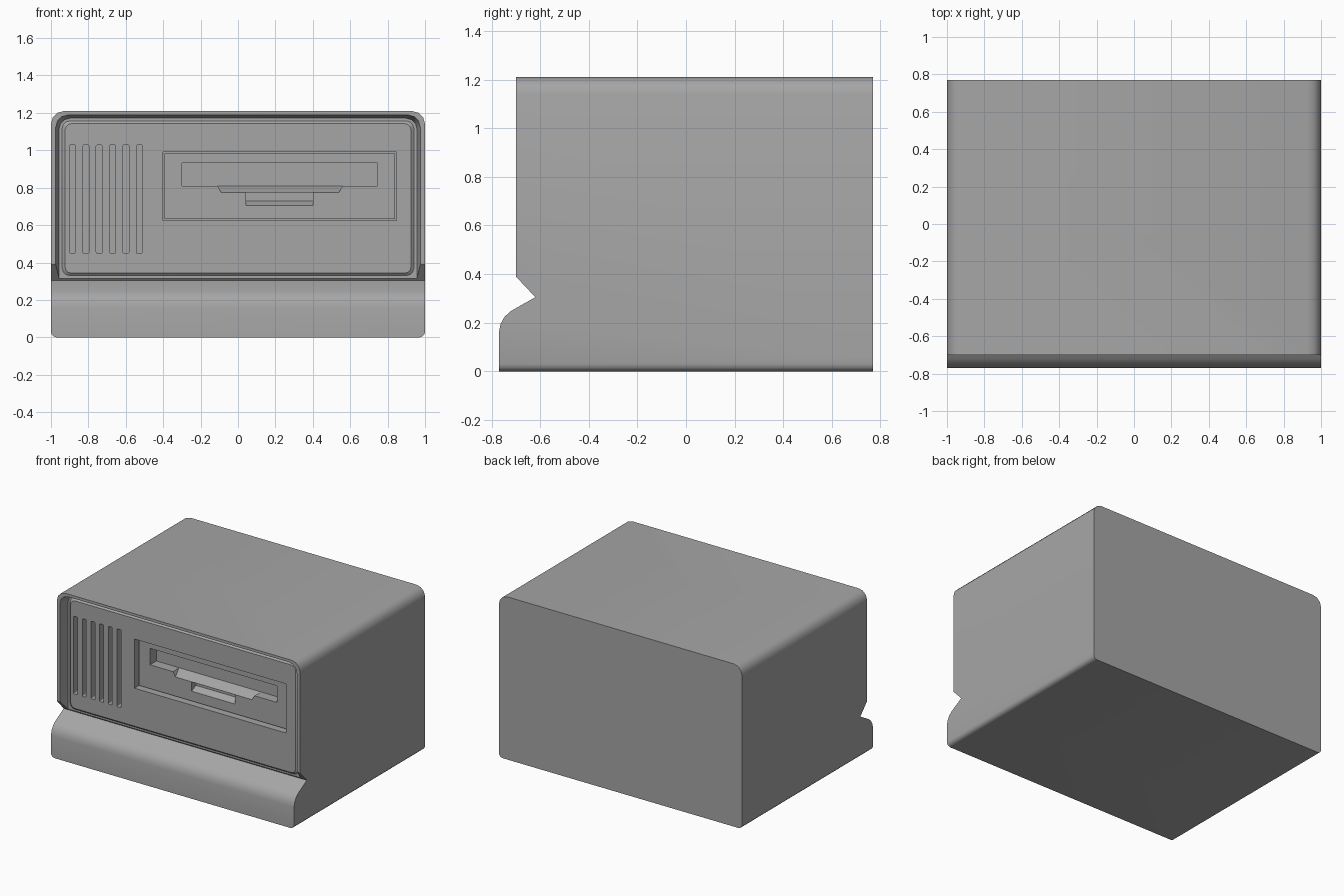
import bpy, bmesh, math

old = bpy.data.objects.get("Cube")
if old:
    bpy.data.objects.remove(old, do_unlink=True)

grey = bpy.data.materials.new("case grey")
grey.use_nodes = True
colour = (0.38, 0.38, 0.38, 1)
grey.diffuse_color = colour
grey.node_tree.nodes["Principled BSDF"].inputs["Base Color"].default_value = colour


def loft(name, rings):
    """Closed solid through matching rings of 3D points."""
    bm = bmesh.new()
    loops = [[bm.verts.new(p) for p in ring] for ring in rings]
    n = len(loops[0])
    for a, b in zip(loops, loops[1:]):
        for i in range(n):
            j = (i + 1) % n
            bm.faces.new((a[i], a[j], b[j], b[i]))
    bm.faces.new(loops[0])
    bm.faces.new(loops[-1])
    bmesh.ops.recalc_face_normals(bm, faces=bm.faces)
    mesh = bpy.data.meshes.new(name)
    bm.to_mesh(mesh)
    bm.free()
    mesh.materials.append(grey)
    obj = bpy.data.objects.new(name, mesh)
    bpy.context.collection.objects.link(obj)
    return obj


def rounded(y, x0, x1, z0, z1, r_low, r_top, steps=3):
    """Rounded rectangle ring facing the front at depth y."""
    ring = []
    corners = ((x1, z1, -1, -1, r_top), (x0, z1, 1, -1, r_top),
               (x0, z0, 1, 1, r_low), (x1, z0, -1, 1, r_low))
    for k, (cx, cz, sx, sz, r) in enumerate(corners):
        for s in range(steps + 1):
            a = math.pi / 2 * (k + s / steps)
            ring.append((cx + sx * r + r * math.cos(a), y, cz + sz * r + r * math.sin(a)))
    return ring


def slab(name, pts, y0, y1):
    return loft(name, [[(x, y, z) for x, z in pts] for y in (y0, y1)])


def box(name, x0, x1, z0, z1, y0, y1):
    return slab(name, [(x0, z0), (x1, z0), (x1, z1), (x0, z1)], y0, y1)


def combine(target, tool, operation):
    mod = target.modifiers.new("combine", 'BOOLEAN')
    mod.operation = operation
    mod.solver = 'EXACT'
    mod.object = tool
    bpy.context.view_layer.objects.active = target
    bpy.ops.object.modifier_apply(modifier=mod.name)
    bpy.data.objects.remove(tool, do_unlink=True)


# Case: side profile with notch and curved lower lip, trimmed to the rounded front outline
profile = [(0.77, 0), (-0.77, 0), (-0.77, 0.16), (-0.763, 0.195), (-0.746, 0.225),
           (-0.72, 0.248), (-0.62, 0.305), (-0.70, 0.39), (-0.70, 1.21), (0.77, 1.21)]
case = loft("case", [[(x, y, z) for y, z in profile] for x in (-1.1, 1.1)])
outline = loft("outline", [rounded(y, -1, 1, 0, 1.21, 0.03, 0.07) for y in (-0.9, 0.77)])
combine(case, outline, 'INTERSECT')

# Tapered recess behind the front rim
recess = loft("recess", [rounded(-0.72, -0.98, 0.98, 0.31, 1.195, 0.001, 0.07),
                         rounded(-0.63, -0.957, 0.957, 0.31, 1.172, 0.001, 0.06)])
combine(case, recess, 'DIFFERENCE')

# Slightly raised front panel with a soft edge
panel = loft("panel", [rounded(-0.60, -0.94, 0.94, 0.33, 1.157, 0.04, 0.04),
                       rounded(-0.632, -0.94, 0.94, 0.33, 1.157, 0.04, 0.04),
                       rounded(-0.645, -0.925, 0.925, 0.343, 1.143, 0.035, 0.035)])
combine(case, panel, 'UNION')

# Row of vent slots
for i in range(6):
    x = -0.885 + 0.0715 * i
    vent = loft("vent", [rounded(y, x - 0.016, x + 0.016, 0.45, 1.028, 0.006, 0.006)
                         for y in (-0.7, -0.585)])
    combine(case, vent, 'DIFFERENCE')

# Drive bay opening
combine(case, box("bay", -0.40, 0.847, 0.625, 0.99, -0.7, -0.50), 'DIFFERENCE')

# Disk drive with its slot, finger notch and lever pocket
drive = box("disk_drive", -0.392, 0.839, 0.633, 0.982, -0.605, -0.45)
combine(drive, box("slot", -0.30, 0.745, 0.81, 0.933, -0.7, -0.53), 'DIFFERENCE')
notch = loft("notch", [
    [(-0.09, -0.606, 0.775), (0.54, -0.606, 0.775), (0.565, -0.606, 0.82), (-0.115, -0.606, 0.82)],
    [(-0.115, -0.53, 0.81), (0.565, -0.53, 0.81), (0.565, -0.53, 0.82), (-0.115, -0.53, 0.82)]])
combine(drive, notch, 'DIFFERENCE')
pocket = loft("pocket", [[(x, y, z) for x, z in ((0.042, low), (0.40, low), (0.40, 0.774), (0.042, 0.774))]
                         for y, low in ((-0.606, 0.705), (-0.555, 0.73))])
combine(drive, pocket, 'DIFFERENCE')

# Smooth the curves, keep the edges sharp
for obj in (case, drive):
    bpy.ops.object.select_all(action='DESELECT')
    obj.select_set(True)
    bpy.context.view_layer.objects.active = obj
    bpy.ops.object.shade_smooth_by_angle(angle=math.radians(32))
